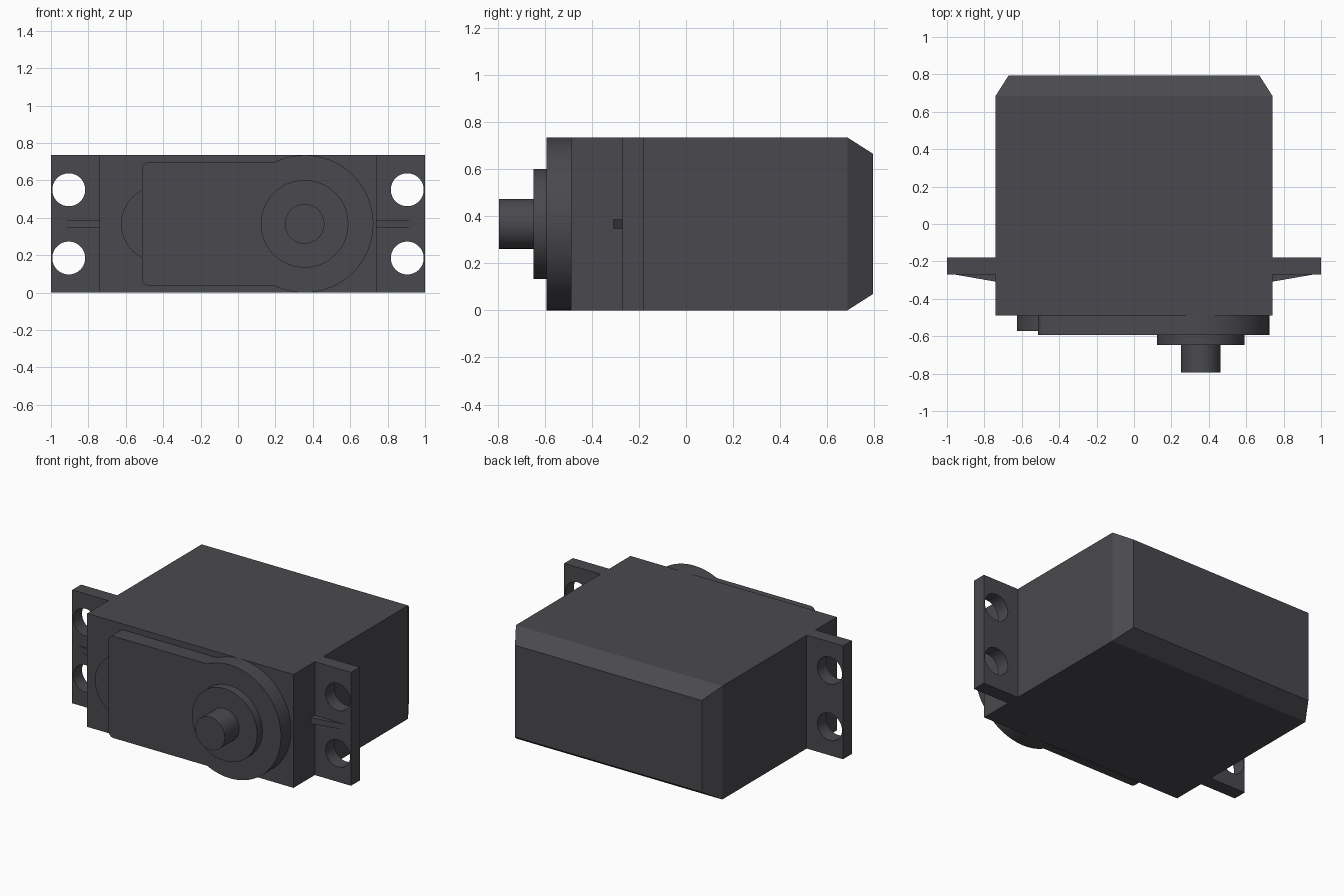
import bpy, bmesh, math

if "Cube" in bpy.data.objects:
    bpy.data.objects.remove(bpy.data.objects["Cube"])

H = 0.735            # case height
MID = H / 2
SHAFT_X = 0.356      # output shaft axis

plastic = bpy.data.materials.new("dark grey plastic")
plastic.diffuse_color = (0.068, 0.066, 0.075, 1)
plastic.use_nodes = True
plastic.node_tree.nodes["Principled BSDF"].inputs["Base Color"].default_value = plastic.diffuse_color


def finish(name, bm, smooth=True):
    bmesh.ops.recalc_face_normals(bm, faces=bm.faces)
    mesh = bpy.data.meshes.new(name)
    bm.to_mesh(mesh)
    bm.free()
    mesh.materials.append(plastic)
    ob = bpy.data.objects.new(name, mesh)
    bpy.context.collection.objects.link(ob)
    if smooth:
        bpy.ops.object.select_all(action='DESELECT')
        ob.select_set(True)
        bpy.context.view_layer.objects.active = ob
        bpy.ops.object.shade_smooth_by_angle(angle=math.radians(25))
    return ob


def prism(name, outline, offset, smooth=True):
    """Extrude a closed 3D outline along an offset."""
    bm = bmesh.new()
    face = bm.faces.new([bm.verts.new(p) for p in outline])
    ext = bmesh.ops.extrude_face_region(bm, geom=[face])
    moved = [g for g in ext["geom"] if isinstance(g, bmesh.types.BMVert)]
    bmesh.ops.translate(bm, verts=moved, vec=offset)
    return finish(name, bm, smooth)


def arc(x, z, r, a0, a1, n, y):
    angles = [math.radians(a0 + (a1 - a0) * i / n) for i in range(n + 1)]
    return [(x + r * math.cos(a), y, z + r * math.sin(a)) for a in angles]


def disc(name, x, z, r, y0, y1):
    return prism(name, arc(x, z, r, 0, 360, 64, y0)[:-1], (0, y1 - y0, 0))


def rect(x0, x1, z0, z1, y):
    return [(x0, y, z0), (x1, y, z0), (x1, y, z1), (x0, y, z1)]


# Case: box with a tapered rear end
bm = bmesh.new()
rings = [[bm.verts.new(p) for p in r] for r in (
    rect(-0.74, 0.74, 0, H, -0.488),
    rect(-0.74, 0.74, 0, H, 0.685),
    rect(-0.67, 0.67, 0.07, H - 0.07, 0.795))]
for a, b in zip(rings, rings[1:]):
    for i in range(4):
        j = (i + 1) % 4
        bm.faces.new((a[i], a[j], b[j], b[i]))
bm.faces.new(rings[0])
bm.faces.new(rings[-1])
finish("case", bm, smooth=False)

# Raised gear cover: rounded rectangle running into a full-height round end
R, half, c = MID, 0.33, 0.035
end = math.degrees(math.asin(half / R))
y = -0.593
outline = arc(SHAFT_X, MID, R, -180 + end, 180 - end, 64, y)
outline += arc(-0.513 + c, MID + half - c, c, 90, 180, 8, y)
outline += arc(-0.513 + c, MID - half + c, c, 180, 270, 8, y)
prism("gear_cover", outline, (0, 0.11, 0))

# Round parts on the front
disc("idler_bump", -0.425, MID, 0.2, -0.572, -0.48)
disc("shaft_collar", SHAFT_X, MID, 0.234, -0.647, -0.58)
disc("output_shaft", SHAFT_X, MID, 0.106, -0.795, -0.64)

# Mounting ears with two screw holes and a tapered rib each
for side, s in (("left", -1), ("right", 1)):
    ear = prism(side + "_mounting_ear", rect(s * 0.735, s, 0, H, -0.27), (0, 0.09, 0), False)
    for i, z in enumerate((0.185, 0.55)):
        cutter = disc(f"{side}_hole_cutter_{i}", s * 0.905, z, 0.088, -0.4, 0)
        cutter.hide_render = True
        cutter.hide_set(True)
        mod = ear.modifiers.new("screw_hole", 'BOOLEAN')
        mod.operation = 'DIFFERENCE'
        mod.solver = 'EXACT'
        mod.object = cutter
    prism(side + "_ear_rib", [(s * 0.735, -0.309, MID - 0.019), (s * 0.96, -0.27, MID - 0.019),
                              (s * 0.96, -0.26, MID - 0.019), (s * 0.735, -0.26, MID - 0.019)],
          (0, 0, 0.038), False)
